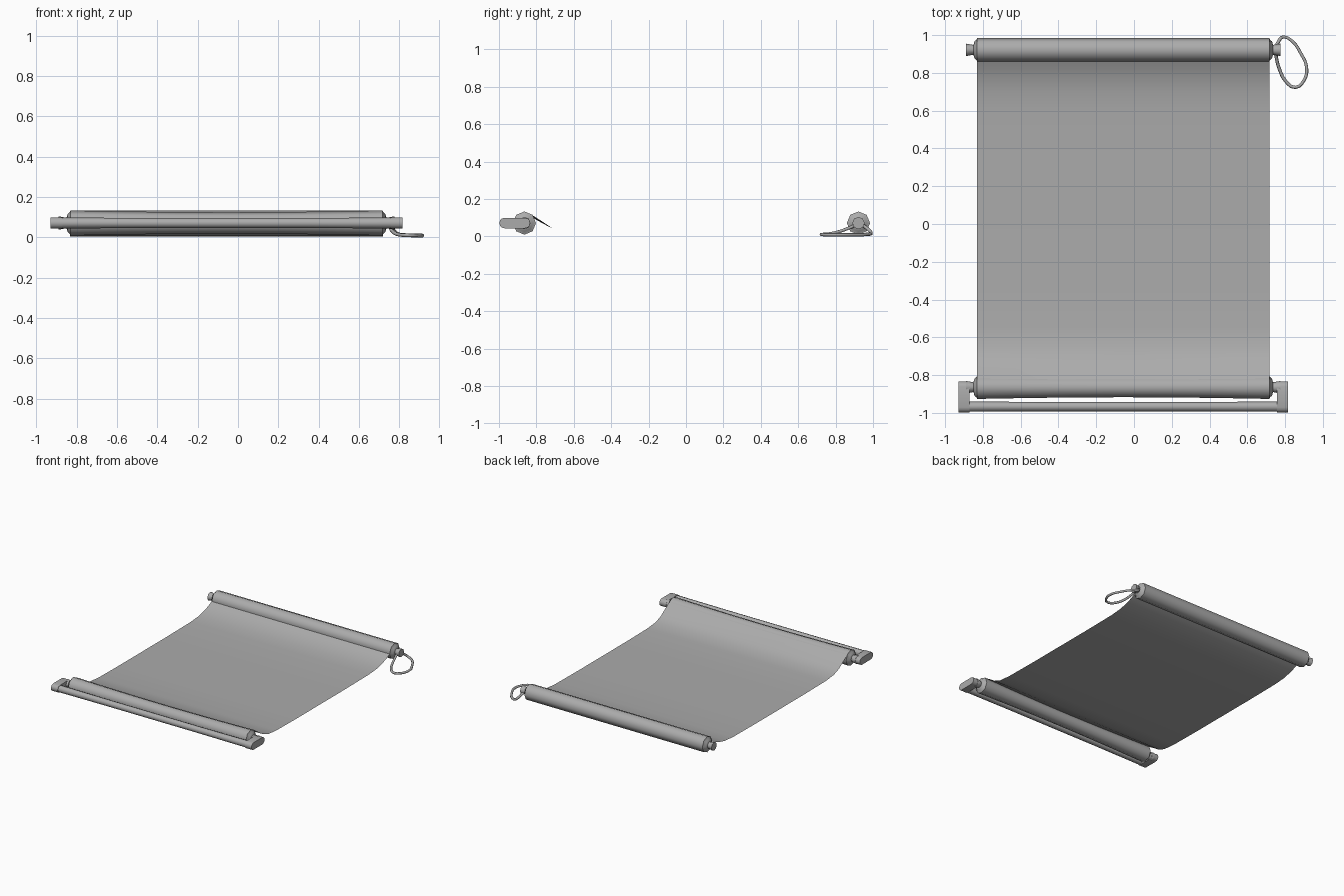
import bpy, bmesh
from math import cos, sin, pi, radians

if "Cube" in bpy.data.objects:
    bpy.data.objects.remove(bpy.data.objects["Cube"])

CX = -0.057          # centre of the scroll along x
Z = 0.071            # height of the roller axes
HALF = 0.775         # half width of the rolled sheet

grey = bpy.data.materials.new("dark_grey")
grey.diffuse_color = (0.41, 0.41, 0.41, 1)
grey.use_nodes = True
grey.node_tree.nodes["Principled BSDF"].inputs["Base Color"].default_value = grey.diffuse_color


def finish(name, bm, angle=60):
    bmesh.ops.remove_doubles(bm, verts=bm.verts, dist=1e-5)
    bmesh.ops.recalc_face_normals(bm, faces=bm.faces)
    me = bpy.data.meshes.new(name)
    bm.to_mesh(me)
    bm.free()
    me.materials.append(grey)
    ob = bpy.data.objects.new(name, me)
    bpy.context.collection.objects.link(ob)
    bpy.ops.object.select_all(action='DESELECT')
    ob.select_set(True)
    bpy.context.view_layer.objects.active = ob
    bpy.ops.object.shade_smooth_by_angle(angle=radians(angle))
    return ob


def lathe_x(name, half_profile, y, sides=8):
    """Spin a profile of (distance from centre, radius), mirrored, about the x axis."""
    prof = [(-d, r) for d, r in half_profile] + [(d, r) for d, r in reversed(half_profile) if d]
    bm = bmesh.new()
    rings = [[bm.verts.new((CX + d, y + r * cos(2 * pi * i / sides), Z + r * sin(2 * pi * i / sides)))
              for i in range(sides)] for d, r in prof]
    for a, b in zip(rings, rings[1:]):
        for i in range(sides):
            j = (i + 1) % sides
            bm.faces.new((a[i], a[j], b[j], b[i]))
    bm.faces.new(rings[0])
    bm.faces.new(rings[-1])
    return finish(name, bm, 50)


# Rollers: knob, neck, shoulder, rolled body
ends = [(0.833, 0.033), (0.793, 0.026), (0.788, 0.044), (0.776, 0.055), (HALF - 0.001, 0.062)]
lathe_x("back_roller", ends, 0.922)
lathe_x("front_roller", ends + [(0.5, 0.057), (0.25, 0.054), (0, 0.053)], -0.864)

# Handle bar in front of the front roller
lathe_x("handle_bar", [(0.82, 0.027), (0.4, 0.025)], -0.967)

# Bracket at each end, with a rounded outline
for name, x0, x1 in (("left_bracket", -0.929, -0.871), ("right_bracket", 0.756, 0.815)):
    bm = bmesh.new()
    r, n = 0.028, 6
    outline = []
    for cy, start in ((-0.861, -pi / 2), (-0.97, pi / 2)):
        for i in range(n + 1):
            a = start + pi * i / n
            outline.append((cy + r * cos(a), Z + r * sin(a)))
    face = bm.faces.new([bm.verts.new((x0, y, z)) for y, z in outline])
    ext = bmesh.ops.extrude_face_region(bm, geom=[face], use_keep_orig=True)
    moved = [v for v in ext["geom"] if isinstance(v, bmesh.types.BMVert)]
    bmesh.ops.translate(bm, verts=moved, vec=(x1 - x0, 0, 0))
    finish(name, bm, 40)

# Open sheet: (y, z, sag in the middle)
path = [(-0.82, 0.112, 0.01), (-0.765, 0.077, 0.007), (-0.712, 0.041, 0), (-0.65, 0.018, 0),
        (-0.55, 0.008, 0), (-0.3, 0.005, 0), (0.0, 0.005, 0), (0.3, 0.005, 0), (0.6, 0.008, 0),
        (0.7, 0.016, 0), (0.77, 0.032, 0), (0.82, 0.05, 0), (0.866, 0.073, 0)]
bm = bmesh.new()
cols = 8
rows = []
for y, z, sag in path:
    row = []
    for i in range(cols + 1):
        t = 2 * i / cols - 1
        s = sag * (1 - t * t)
        row.append(bm.verts.new((CX + t * HALF, y - s * 0.4, z - s)))
    rows.append(row)
for a, b in zip(rows, rows[1:]):
    for i in range(cols):
        bm.faces.new((a[i], a[i + 1], b[i + 1], b[i]))
sheet = finish("sheet", bm)
if sheet.data.polygons[0].normal.z < 0:
    sheet.data.flip_normals()

# Cord loop hanging from the right knob of the back roller
pts = [(0.75, 0.925, 0.066), (0.765, 0.965, 0.045), (0.79, 0.99, 0.018), (0.835, 0.97, 0.011),
       (0.885, 0.90, 0.009), (0.914, 0.83, 0.009), (0.90, 0.76, 0.009), (0.853, 0.723, 0.01),
       (0.80, 0.76, 0.013), (0.77, 0.82, 0.026), (0.754, 0.88, 0.048)]
cu = bpy.data.curves.new("cord_loop", 'CURVE')
cu.dimensions = '3D'
cu.bevel_depth = 0.009
cu.bevel_resolution = 1
cu.resolution_u = 3
cu.materials.append(grey)
sp = cu.splines.new('BEZIER')
sp.bezier_points.add(len(pts) - 1)
for bp, p in zip(sp.bezier_points, pts):
    bp.co = p
    bp.handle_left_type = bp.handle_right_type = 'AUTO'
sp.use_cyclic_u = True
bpy.context.collection.objects.link(bpy.data.objects.new("cord_loop", cu))
